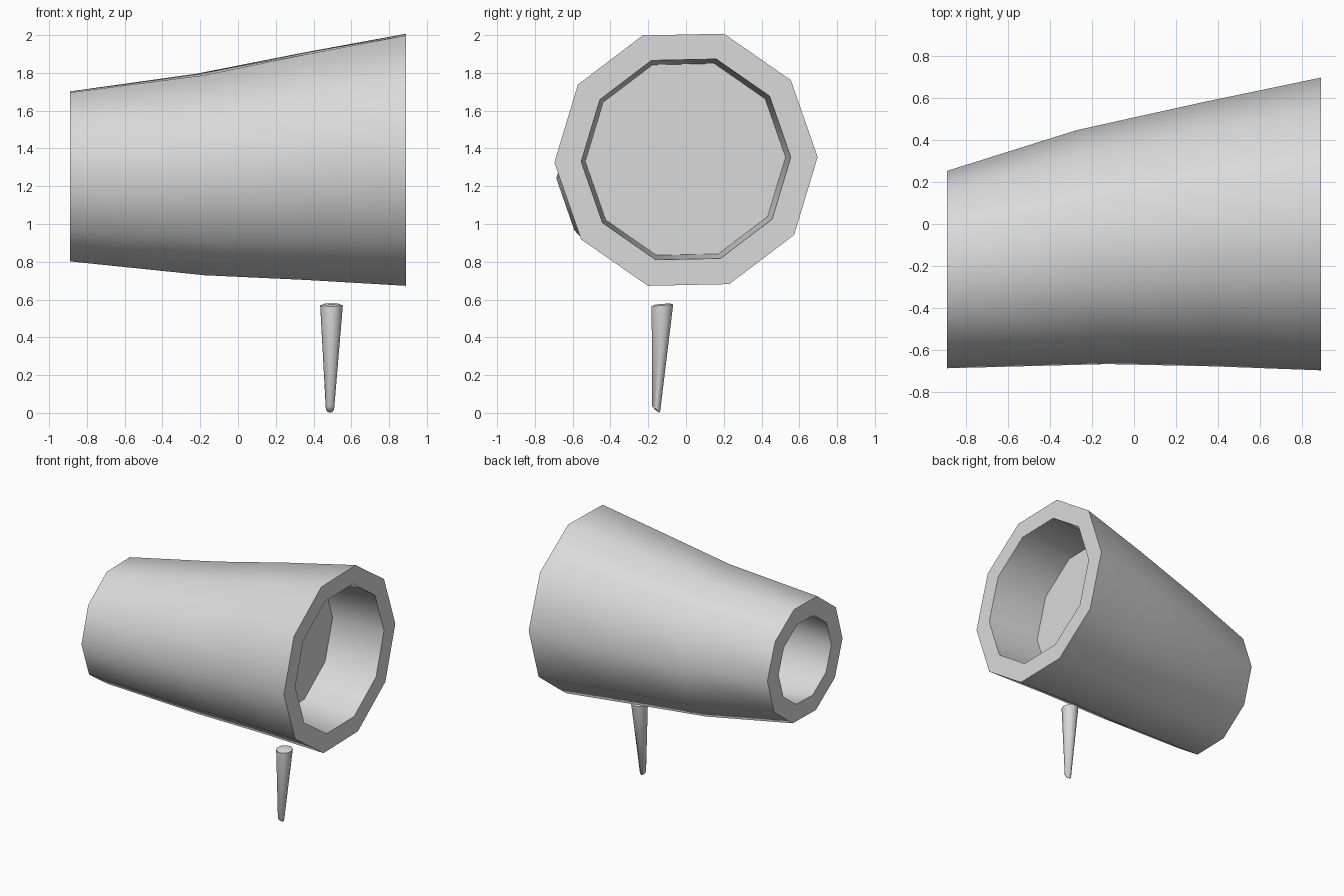
import bpy
import bmesh
from math import cos, sin, radians
from mathutils import Vector

cube = bpy.data.objects.get("Cube")
if cube:
    bpy.data.objects.remove(cube, do_unlink=True)

grey = bpy.data.materials.new("light_grey")
grey.use_nodes = True
colour = (0.7, 0.7, 0.7, 1)
grey.diffuse_color = colour
grey.node_tree.nodes["Principled BSDF"].inputs["Base Color"].default_value = colour

SIDES = 10


def side_ring(x, y, z, r, slant=0):
    """Decagon facing along x; slant shifts x with y."""
    pts = []
    for i in range(SIDES):
        a = radians(360 * i / SIDES + 1.2)
        pts.append(Vector((x + slant * r * cos(a), y + r * cos(a), z + r * sin(a))))
    return pts


def flat_ring(x, y, z, r, slant=0):
    """Decagon facing along z; slant shifts z with y."""
    pts = []
    for i in range(SIDES):
        a = radians(360 * i / SIDES)
        pts.append(Vector((x + r * cos(a), y + r * sin(a), z + slant * r * sin(a))))
    return pts


def loft(name, rings):
    """Bridge the rings in order and cap both ends."""
    bm = bmesh.new()
    loops = [[bm.verts.new(p) for p in ring] for ring in rings]
    for a, b in zip(loops, loops[1:]):
        for i in range(SIDES):
            j = (i + 1) % SIDES
            bm.faces.new((a[i], a[j], b[j], b[i]))
    bm.faces.new(loops[0])
    bm.faces.new(loops[-1])
    bmesh.ops.recalc_face_normals(bm, faces=bm.faces)
    mesh = bpy.data.meshes.new(name)
    bm.to_mesh(mesh)
    bm.free()
    mesh.materials.append(grey)
    obj = bpy.data.objects.new(name, mesh)
    bpy.context.collection.objects.link(obj)
    bpy.ops.object.select_all(action="DESELECT")
    obj.select_set(True)
    bpy.context.view_layer.objects.active = obj
    bpy.ops.object.shade_smooth_by_angle(angle=radians(50))
    return obj


# Bent tapered barrel: small cavity, outer skin, then the wide recess
loft("barrel", [
    side_ring(0.42, -0.04, 1.31, 0.5),
    side_ring(-0.2, -0.11, 1.262, 0.415, -0.13),
    side_ring(-0.89, -0.217, 1.252, 0.33),
    side_ring(-0.89, -0.217, 1.252, 0.47),
    side_ring(-0.2, -0.11, 1.262, 0.557, -0.13),
    side_ring(0.35, -0.05, 1.305, 0.628, -0.05),
    side_ring(0.89, 0, 1.34, 0.697),
    side_ring(0.89, 0, 1.342, 0.555),
    side_ring(0.46, -0.003, 1.342, 0.53),
])

# Small tapered peg below the barrel
loft("peg", [
    flat_ring(0.487, -0.153, 0.009, 0.012, -0.7),
    flat_ring(0.487, -0.158, 0.02, 0.022, -0.7),
    flat_ring(0.495, -0.125, 0.569, 0.06, 0.08),
    flat_ring(0.495, -0.122, 0.577, 0.04, 0.08),
])
